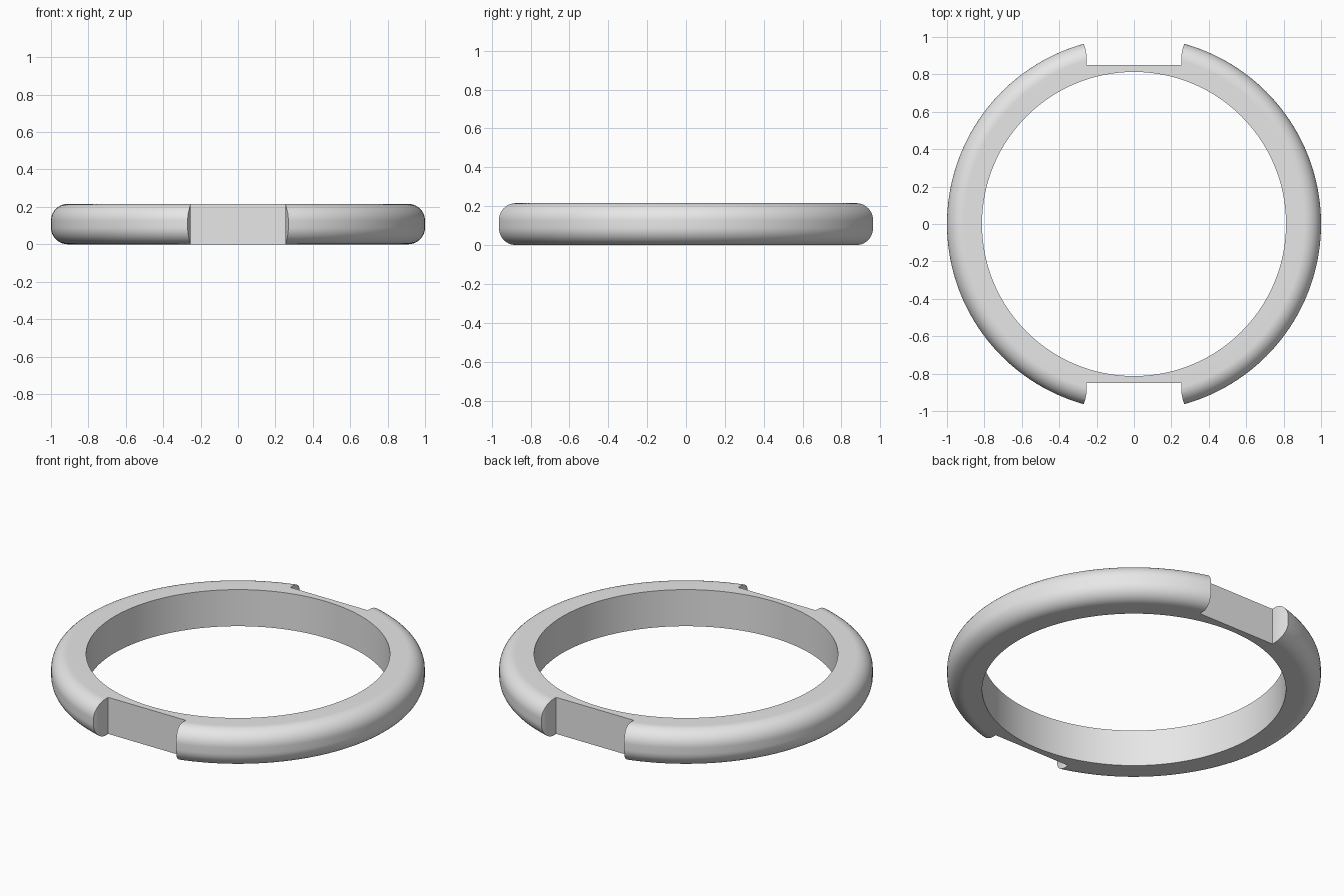
import bpy
import bmesh
import math

cube = bpy.data.objects.get("Cube")
if cube:
    bpy.data.objects.remove(cube, do_unlink=True)

HEIGHT, INNER, OUTER, FILLET = 0.216, 0.813, 1.0, 0.09
SEGMENTS, ARC_STEPS = 160, 10

grey = bpy.data.materials.new("light_grey")
grey.use_nodes = True
colour = (0.8, 0.8, 0.8, 1)
grey.diffuse_color = colour
grey.node_tree.nodes["Principled BSDF"].inputs["Base Color"].default_value = colour


def make_object(name, bm):
    bmesh.ops.recalc_face_normals(bm, faces=bm.faces[:])
    mesh = bpy.data.meshes.new(name)
    bm.to_mesh(mesh)
    bm.free()
    mesh.materials.append(grey)
    obj = bpy.data.objects.new(name, mesh)
    bpy.context.collection.objects.link(obj)
    return obj


# Ring cross-section: straight bore, outer corners rounded
def corner(z, start):
    angles = [start + math.pi / 2 * i / ARC_STEPS for i in range(ARC_STEPS + 1)]
    return [(OUTER - FILLET + FILLET * math.cos(a), z + FILLET * math.sin(a)) for a in angles]


profile = [(INNER, 0)] + corner(FILLET, -math.pi / 2) + corner(HEIGHT - FILLET, 0) + [(INNER, HEIGHT)]

# Ring body: the cross-section swept around z
bm = bmesh.new()
loops = []
for s in range(SEGMENTS):
    a = math.tau * s / SEGMENTS
    loops.append([bm.verts.new((r * math.cos(a), r * math.sin(a), z)) for r, z in profile])
for s, loop in enumerate(loops):
    following = loops[(s + 1) % SEGMENTS]
    for i in range(len(profile)):
        j = (i + 1) % len(profile)
        bm.faces.new((loop[i], following[i], following[j], loop[j]))
ring = make_object("ring", bm)

# Notch cutters: flat floor, side walls flaring outward
side = [(0.253, 0.85), (0.253, 0.885), (0.255, 0.91), (0.261, 0.94), (0.27, 0.965), (0.288, 1.01)]
outline = side + [(-x, y) for x, y in reversed(side)]


def cut_notch(name, direction):
    cutter_bm = bmesh.new()
    face = cutter_bm.faces.new([cutter_bm.verts.new((x, direction * y, -0.1)) for x, y in outline])
    result = bmesh.ops.extrude_face_region(cutter_bm, geom=[face])
    top = [v for v in result["geom"] if isinstance(v, bmesh.types.BMVert)]
    bmesh.ops.translate(cutter_bm, verts=top, vec=(0, 0, HEIGHT + 0.2))
    cutter = make_object(name, cutter_bm)
    cutter.hide_render = True
    cut = ring.modifiers.new(name, 'BOOLEAN')
    cut.operation = 'DIFFERENCE'
    cut.solver = 'EXACT'
    cut.object = cutter
    bpy.ops.object.modifier_apply(modifier=cut.name)
    bpy.data.objects.remove(cutter, do_unlink=True)


bpy.ops.object.select_all(action='DESELECT')
bpy.context.view_layer.objects.active = ring
ring.select_set(True)
cut_notch("front_notch", -1)
cut_notch("back_notch", 1)

# Smooth curves, crisp notch and bore edges
bpy.ops.object.shade_smooth_by_angle(angle=math.radians(30))
weighted = ring.modifiers.new("clean_flats", 'WEIGHTED_NORMAL')
weighted.keep_sharp = True
